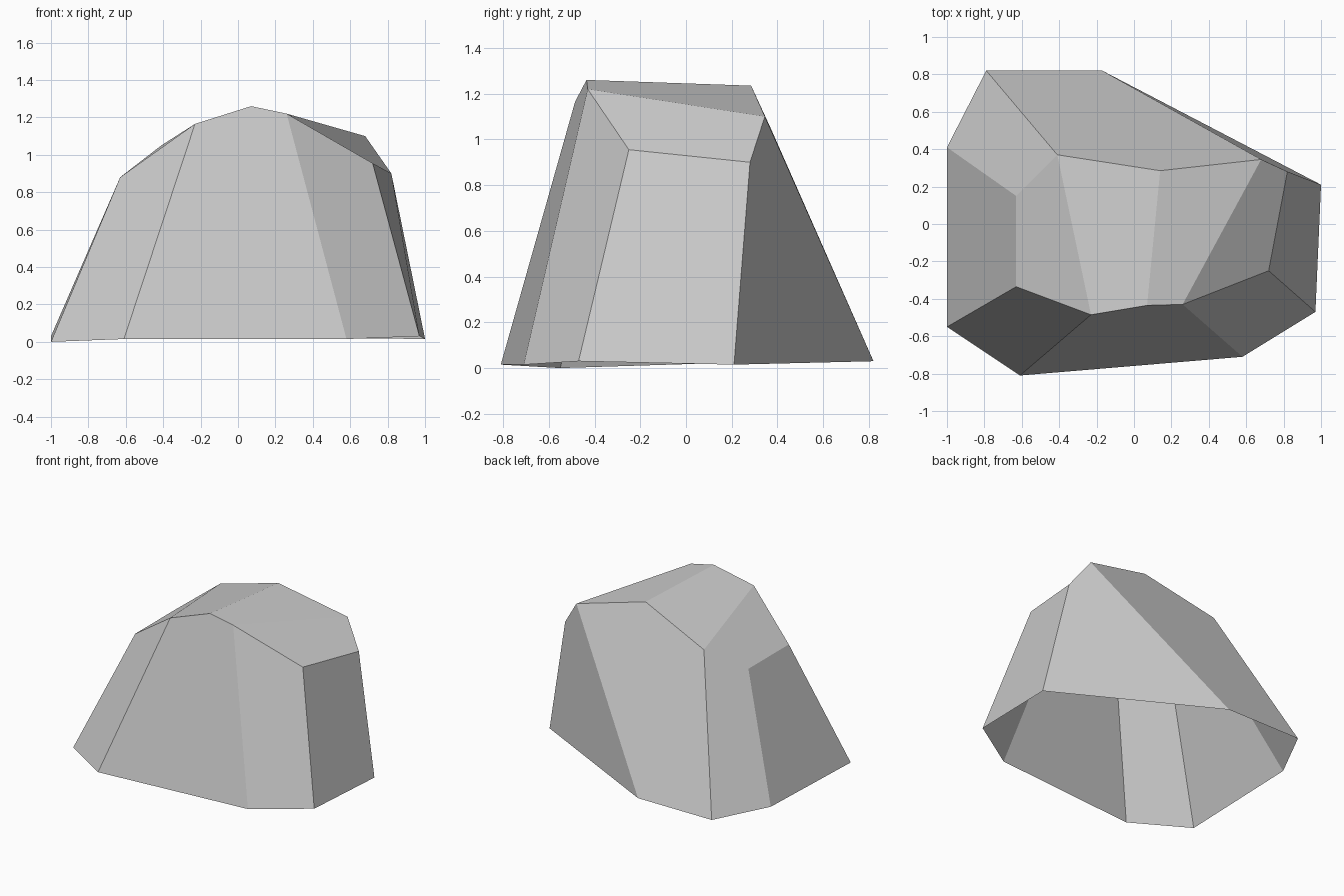
import bpy
import bmesh

# Remove the default object
default = bpy.data.objects.get("Cube")
if default:
    bpy.data.objects.remove(default, do_unlink=True)


def make_material(name, colour):
    mat = bpy.data.materials.new(name)
    mat.use_nodes = True
    mat.diffuse_color = colour
    for node in mat.node_tree.nodes:
        if node.type == 'BSDF_PRINCIPLED':
            node.inputs["Base Color"].default_value = colour
            node.inputs["Roughness"].default_value = 0.9
    return mat


# Ground outline: capital letters, clockwise seen from above
ground_outline = {
    "A": (-.79, .82, .03), "B": (-.17, .82, .03),
    "C": (1, .21, .015), "D": (.97, -.47, .03),
    "E": (.58, -.71, .015), "F": (-.61, -.81, .015),
    "G": (-1, -.55, 0), "H": (-1, .41, .03),
}

# Crown corners: small letters, clockwise seen from above
crown = {
    "a": (-.41, .37, 1.05), "b": (.14, .285, 1.235),
    "c": (.68, .345, 1.1), "d": (.82, .28, .9),
    "e": (.72, -.25, .955), "f": (.26, -.43, 1.22),
    "g": (.07, -.435, 1.26), "h": (-.23, -.485, 1.165),
    "i": (-.63, -.335, .88), "j": (-.63, .15, .88),
}

# Facets named by their corners; the underside stays open
side_facets = ["ABcba", "BCdc", "CDed", "DEfe", "EFhgf", "FGih", "GHji", "HAaj"]
crown_facets = ["abgh", "bcfg", "cdef", "ahij"]


def build_rock(name, corners, facets, material):
    bm = bmesh.new()
    verts = {key: bm.verts.new(co) for key, co in corners.items()}
    for facet in facets:
        # Reverse the clockwise order so that the facet faces outward
        face = bm.faces.new([verts[key] for key in reversed(facet)])
        face.smooth = False
    mesh = bpy.data.meshes.new(name)
    bm.to_mesh(mesh)
    bm.free()
    mesh.materials.append(material)
    rock = bpy.data.objects.new(name, mesh)
    bpy.context.scene.collection.objects.link(rock)
    return rock


stone_grey = make_material("stone_grey", (.6, .6, .6, 1))
build_rock("rock", {**ground_outline, **crown}, side_facets + crown_facets, stone_grey)
